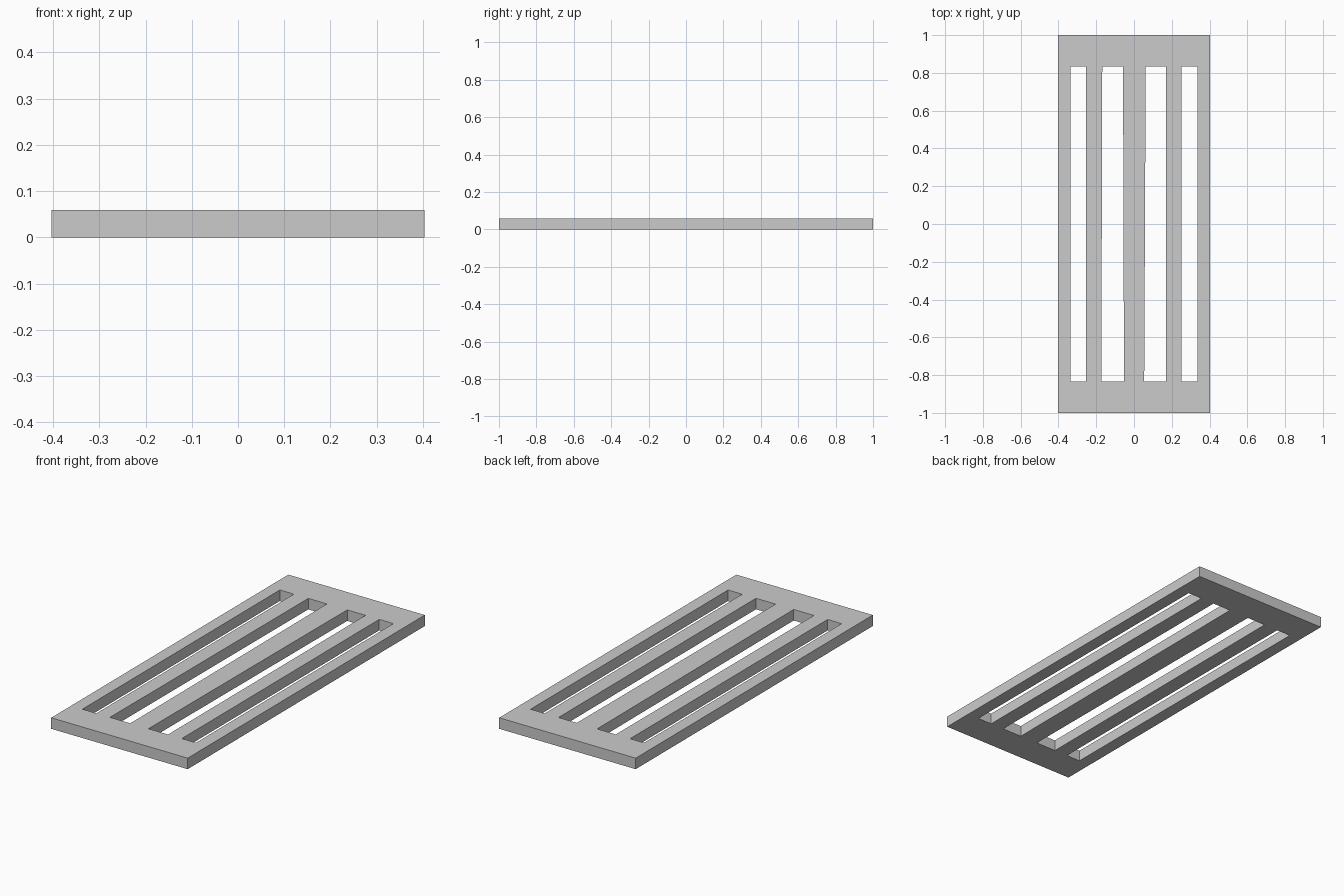
import bpy, bmesh

if "Cube" in bpy.data.objects:
    bpy.data.objects.remove(bpy.data.objects["Cube"])

THICK = 0.059
# Lengthwise edges of the bars as (x at front, x at back); slots lie between the bars
EDGES = [(-0.403, -0.403), (-0.336, -0.336), (-0.253, -0.253),
         (-0.173, -0.168), (-0.053, -0.058), (0.054, 0.062),
         (0.170, 0.170), (0.251, 0.251), (0.335, 0.335), (0.403, 0.403)]
ROWS = [-1.0, -0.833, 0.833, 1.0]

bm = bmesh.new()
# Flat outline: grid of corners, front pair of rows and back pair of rows
grid = [[bm.verts.new((e[0] if y < 0 else e[1], y, 0)) for e in EDGES] for y in ROWS]
for r in range(3):
    for c in range(len(EDGES) - 1):
        if r == 1 and c % 2:      # open slot
            continue
        bm.faces.new((grid[r][c], grid[r][c + 1], grid[r + 1][c + 1], grid[r + 1][c]))

# Thickness
ext = bmesh.ops.extrude_face_region(bm, geom=bm.faces[:], use_keep_orig=True)
bmesh.ops.translate(bm, vec=(0, 0, THICK),
                    verts=[v for v in ext["geom"] if isinstance(v, bmesh.types.BMVert)])
bmesh.ops.recalc_face_normals(bm, faces=bm.faces[:])

mesh = bpy.data.meshes.new("slatted_panel")
bm.to_mesh(mesh)
bm.free()
panel = bpy.data.objects.new("slatted_panel", mesh)
bpy.context.collection.objects.link(panel)
